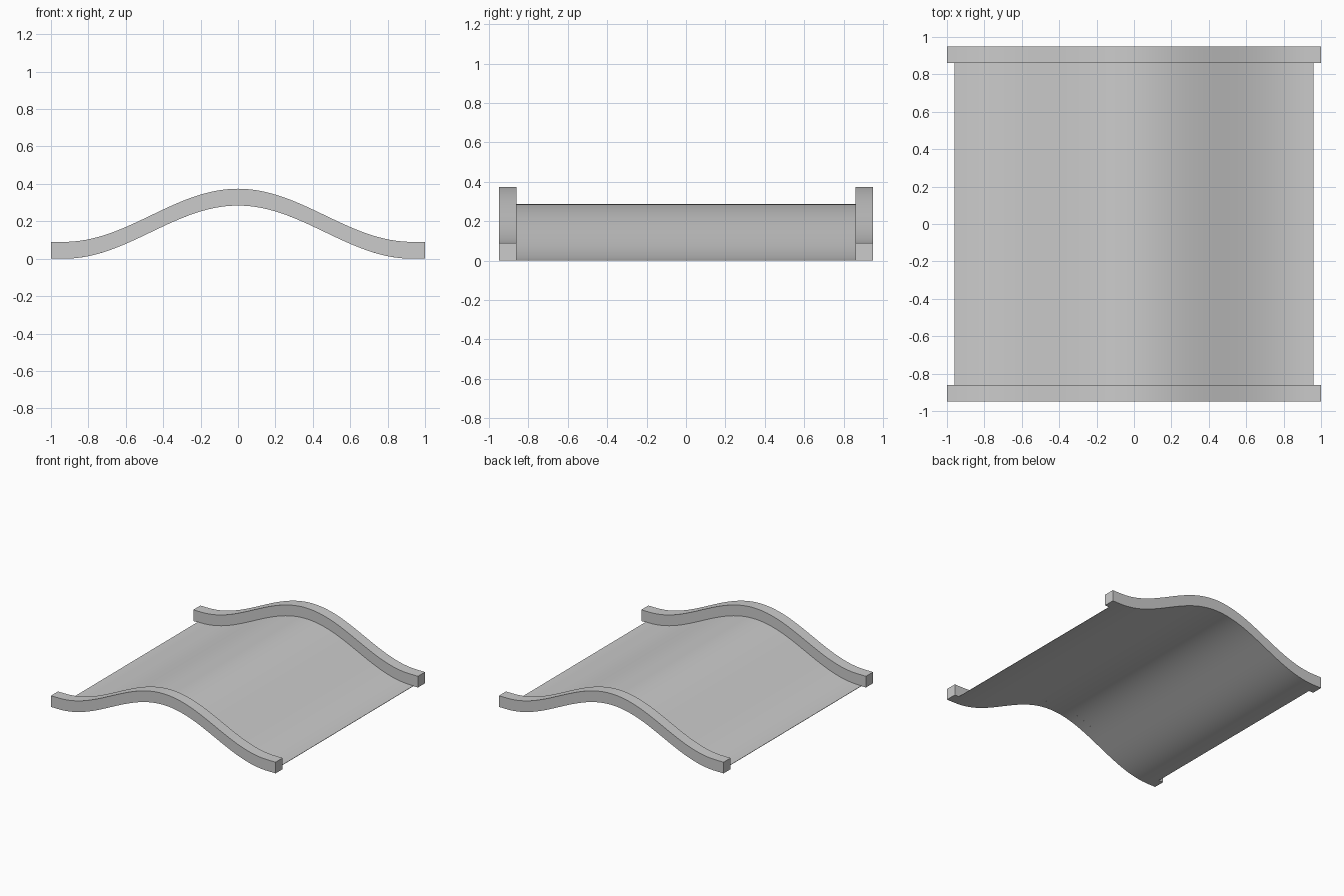
import bpy, bmesh
from math import cos, pi, radians

cube = bpy.data.objects.get("Cube")
if cube:
    bpy.data.objects.remove(cube)

grey = bpy.data.materials.new("light_grey")
grey.use_nodes = True
color = (0.6, 0.6, 0.6, 1)
grey.diffuse_color = color
grey.node_tree.nodes["Principled BSDF"].inputs["Base Color"].default_value = color

RISE, FLAT = 0.284, 0.93


def wave(x):
    """Height of the underside: one hump that levels out at both ends."""
    return RISE / 2 * (1 + cos(pi * min(abs(x) / FLAT, 1)))


def wavy_strip(name, half_x, y0, y1, thickness, steps=64):
    """Closed wave profile extruded from y0 to y1."""
    xs = [half_x * (2 * i / steps - 1) for i in range(steps + 1)]
    bm = bmesh.new()
    rows = [[bm.verts.new((x, y, wave(x) + dz)) for x in xs]
            for y, dz in ((y0, 0), (y1, 0), (y1, thickness), (y0, thickness))]
    for k in range(4):
        a, b = rows[k], rows[(k + 1) % 4]
        for i in range(steps):
            bm.faces.new((a[i], a[i + 1], b[i + 1], b[i]))
    for i in (0, steps):
        bm.faces.new([row[i] for row in rows])
    bmesh.ops.recalc_face_normals(bm, faces=bm.faces)
    mesh = bpy.data.meshes.new(name)
    bm.to_mesh(mesh)
    bm.free()
    mesh.materials.append(grey)
    obj = bpy.data.objects.new(name, mesh)
    bpy.context.collection.objects.link(obj)
    bpy.ops.object.select_all(action="DESELECT")
    obj.select_set(True)
    bpy.context.view_layer.objects.active = obj
    bpy.ops.object.shade_smooth_by_angle(angle=radians(30))
    return obj


# Thin curved sheet between the rails
wavy_strip("deck", 0.96, -0.86, 0.86, 0.003)
# Raised curbs along the two wavy edges
wavy_strip("front_rail", 1.0, -0.95, -0.86, 0.09)
wavy_strip("back_rail", 1.0, 0.86, 0.95, 0.09)
